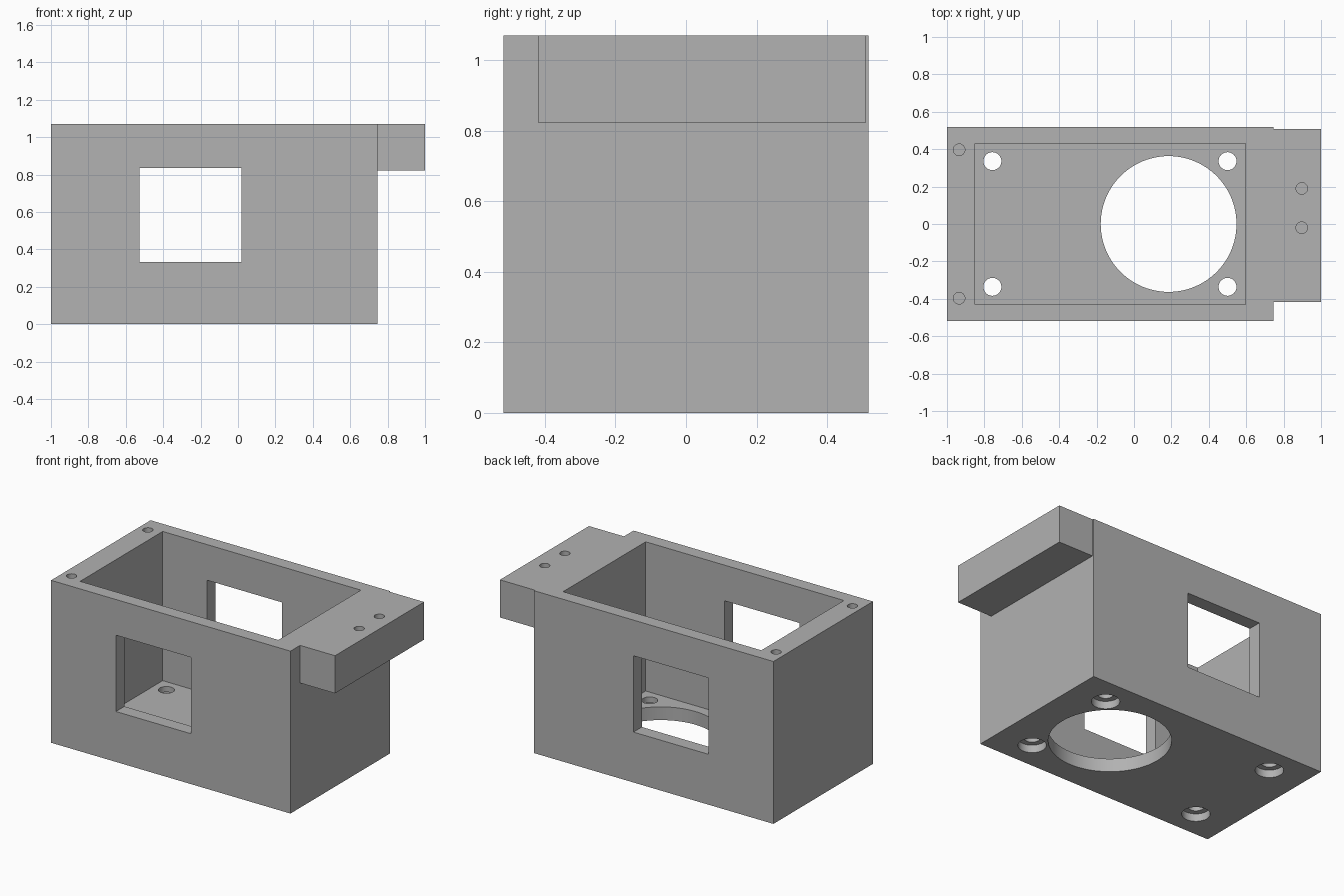
import bpy
import bmesh
import math
from mathutils import Matrix, Vector

cube = bpy.data.objects.get("Cube")
if cube:
    bpy.data.objects.remove(cube, do_unlink=True)

grey = bpy.data.materials.new("plain grey")
grey.use_nodes = True
colour = (0.445, 0.445, 0.445, 1)
grey.diffuse_color = colour
grey.node_tree.nodes["Principled BSDF"].inputs["Base Color"].default_value = colour


def add_object(name, bm):
    mesh = bpy.data.meshes.new(name)
    bm.to_mesh(mesh)
    bm.free()
    mesh.materials.append(grey)
    obj = bpy.data.objects.new(name, mesh)
    bpy.context.collection.objects.link(obj)
    return obj


def box(name, low, high):
    low, high = Vector(low), Vector(high)
    bm = bmesh.new()
    place = Matrix.Translation((low + high) / 2) @ Matrix.Diagonal((*(high - low), 1))
    bmesh.ops.create_cube(bm, size=1, matrix=place)
    return add_object(name, bm)


def cylinder(name, x, y, radius, bottom, top, sides=32):
    bm = bmesh.new()
    bmesh.ops.create_cone(bm, cap_ends=True, segments=sides, radius1=radius,
                          radius2=radius, depth=top - bottom,
                          matrix=Matrix.Translation((x, y, (bottom + top) / 2)))
    return add_object(name, bm)


def combine(target, tool, operation="DIFFERENCE"):
    """Apply a boolean and discard the tool object."""
    tool.hide_render = True
    mod = target.modifiers.new("boolean", "BOOLEAN")
    mod.operation = operation
    mod.solver = "EXACT"
    mod.object = tool
    bpy.context.view_layer.objects.active = target
    bpy.ops.object.modifier_apply(modifier=mod.name)
    bpy.data.objects.remove(tool, do_unlink=True)


HEIGHT, FLOOR, HALF_Y, RIGHT = 1.07, 0.087, 0.518, 0.745
OVER = 0.1

# Housing block with the side mounting flange, flush at the top
housing = box("housing", (-1, -HALF_Y, 0), (RIGHT, HALF_Y, HEIGHT))
combine(housing, box("flange", (RIGHT - OVER, -0.418, 0.822), (1, 0.509, HEIGHT)), "UNION")

# Open cavity
combine(housing, box("cavity", (-0.85, -0.43, FLOOR), (0.595, 0.43, HEIGHT + OVER)))

# Window through front and back walls
combine(housing, box("window", (-0.527, -1, 0.332), (0.02, 1, 0.835)))

# Large round opening in the floor
combine(housing, cylinder("floor_opening", 0.185, 0, 0.363, -OVER, FLOOR + OVER, 96))

# Counterbored bolt holes in the floor corners
for x in (-0.757, 0.5):
    for y in (-0.336, 0.336):
        combine(housing, cylinder("bolt_hole", x, y, 0.048, -OVER, FLOOR + OVER))
        combine(housing, cylinder("counterbore", x, y, 0.084, -OVER, 0.05))

# Blind screw holes in the rim and flange
for x, y in ((-0.935, 0.397), (-0.935, -0.397), (0.897, 0.19), (0.897, -0.02)):
    combine(housing, cylinder("screw_hole", x, y, 0.031, HEIGHT - 0.2, HEIGHT + OVER))

bpy.ops.object.select_all(action="DESELECT")
housing.select_set(True)
bpy.context.view_layer.objects.active = housing
bpy.ops.object.shade_smooth_by_angle(angle=math.radians(30))
